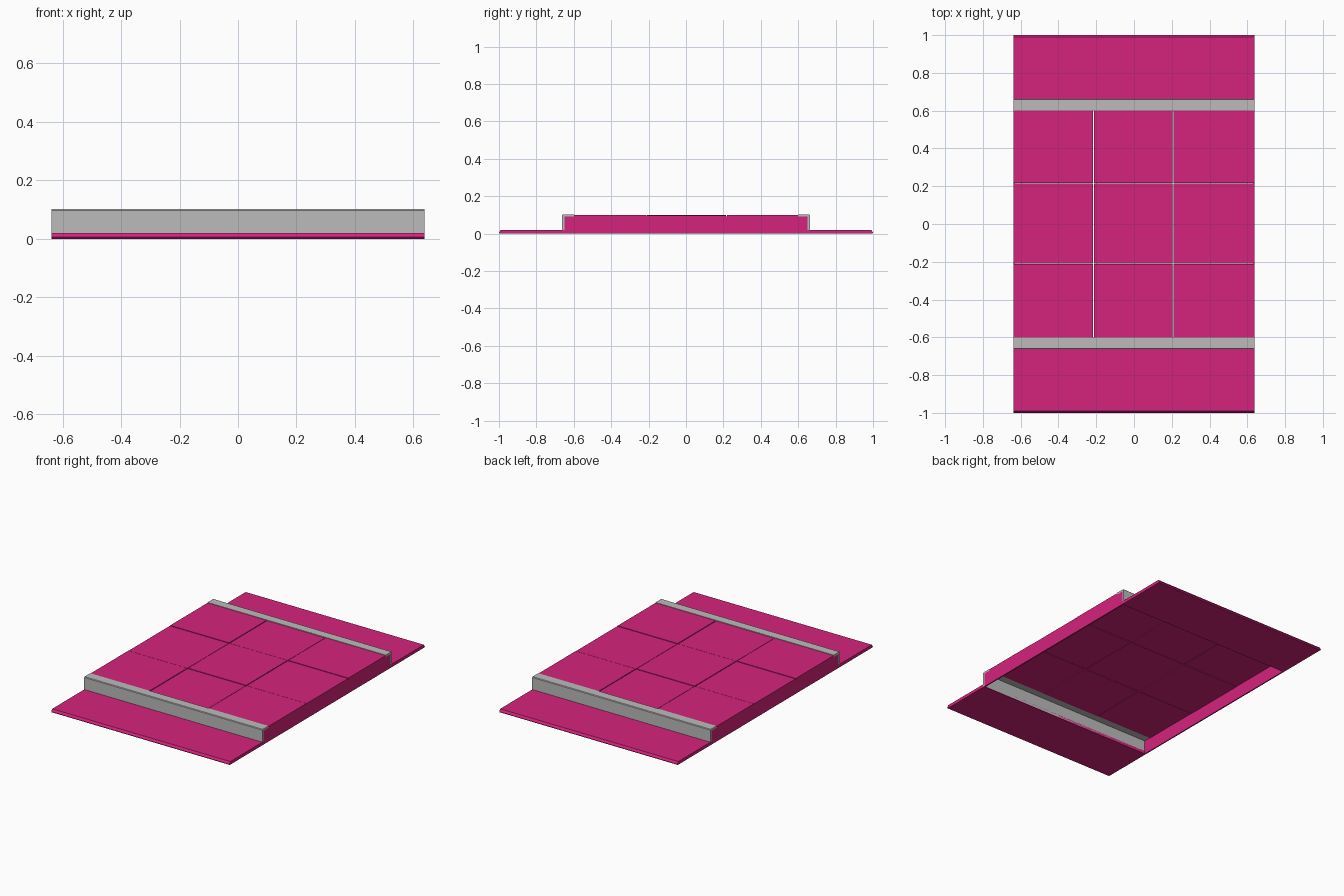
import bpy, bmesh
from mathutils import Vector

cube = bpy.data.objects.get("Cube")
if cube:
    bpy.data.objects.remove(cube, do_unlink=True)


def material(name, colour):
    m = bpy.data.materials.new(name)
    m.use_nodes = True
    m.diffuse_color = colour
    m.node_tree.nodes["Principled BSDF"].inputs["Base Color"].default_value = colour
    return m


pink = material("pink", (0.66, 0.017, 0.2, 1))
grey = material("grey", (0.5, 0.5, 0.5, 1))


def finish(name, bm, mat, bevel=0):
    bmesh.ops.recalc_face_normals(bm, faces=bm.faces[:])
    mesh = bpy.data.meshes.new(name)
    bm.to_mesh(mesh)
    bm.free()
    mesh.materials.append(mat)
    obj = bpy.data.objects.new(name, mesh)
    bpy.context.collection.objects.link(obj)
    if bevel:
        mod = obj.modifiers.new("edge", "BEVEL")
        mod.width = bevel
        mod.segments = 1
    return obj


def box(name, low, high, mat, bevel=0):
    low, high = Vector(low), Vector(high)
    bm = bmesh.new()
    bmesh.ops.create_cube(bm, size=1)
    bmesh.ops.scale(bm, vec=high - low, verts=bm.verts)
    bmesh.ops.translate(bm, vec=(low + high) / 2, verts=bm.verts)
    return finish(name, bm, mat, bevel)


def extrude_x(name, profile, half, mat, bevel=0):
    bm = bmesh.new()
    face = bm.faces.new([bm.verts.new((-half, y, z)) for y, z in profile])
    new = bmesh.ops.extrude_face_region(bm, geom=[face])["geom"]
    verts = [v for v in new if isinstance(v, bmesh.types.BMVert)]
    bmesh.ops.translate(bm, vec=(2 * half, 0, 0), verts=verts)
    return finish(name, bm, mat, bevel)


W = 0.638

# Flat end aprons and the grey angle strips at the platform ends
for side, s in (("front", -1), ("back", 1)):
    apron = [(0.65, 0), (0.995, 0), (1.0, 0.006), (0.99, 0.02), (0.65, 0.02)]
    extrude_x(side + "_apron", [(s * y, z) for y, z in apron], W, pink)
    angle = [(0.65, 0.004), (0.662, 0.004), (0.662, 0.098), (0.658, 0.102),
             (0.6, 0.102), (0.6, 0.09), (0.65, 0.09)]
    extrude_x(side + "_edge_strip", [(s * y, z) for y, z in angle], W, grey)

# Side walls; the space beneath the platform stays open
for side, s in (("right", -1), ("left", 1)):
    x0, x1 = sorted((s * (W - 0.008), s * W))
    box(side + "_wall", (x0, -0.65, 0), (x1, 0.65, 0.09), pink)

# Platform of nine panels with fine seams and slightly uneven heights
xs = (-W, -0.214, 0.206, W)
ys = (-0.6, -0.21, 0.216, 0.6)
gap = 0.002
for r in range(3):
    for c in range(3):
        x0 = xs[c] + (gap if c > 0 else 0)
        x1 = xs[c + 1] - (gap if c < 2 else 0)
        y0 = ys[r] + (gap if r > 0 else 0)
        y1 = ys[r + 1] - (gap if r < 2 else 0)
        drop = 0.0015 * ((r + c) % 2)
        box(f"panel_{r + 1}_{c + 1}", (x0, y0, 0.088 - drop),
            (x1, y1, 0.099 - drop), pink)
